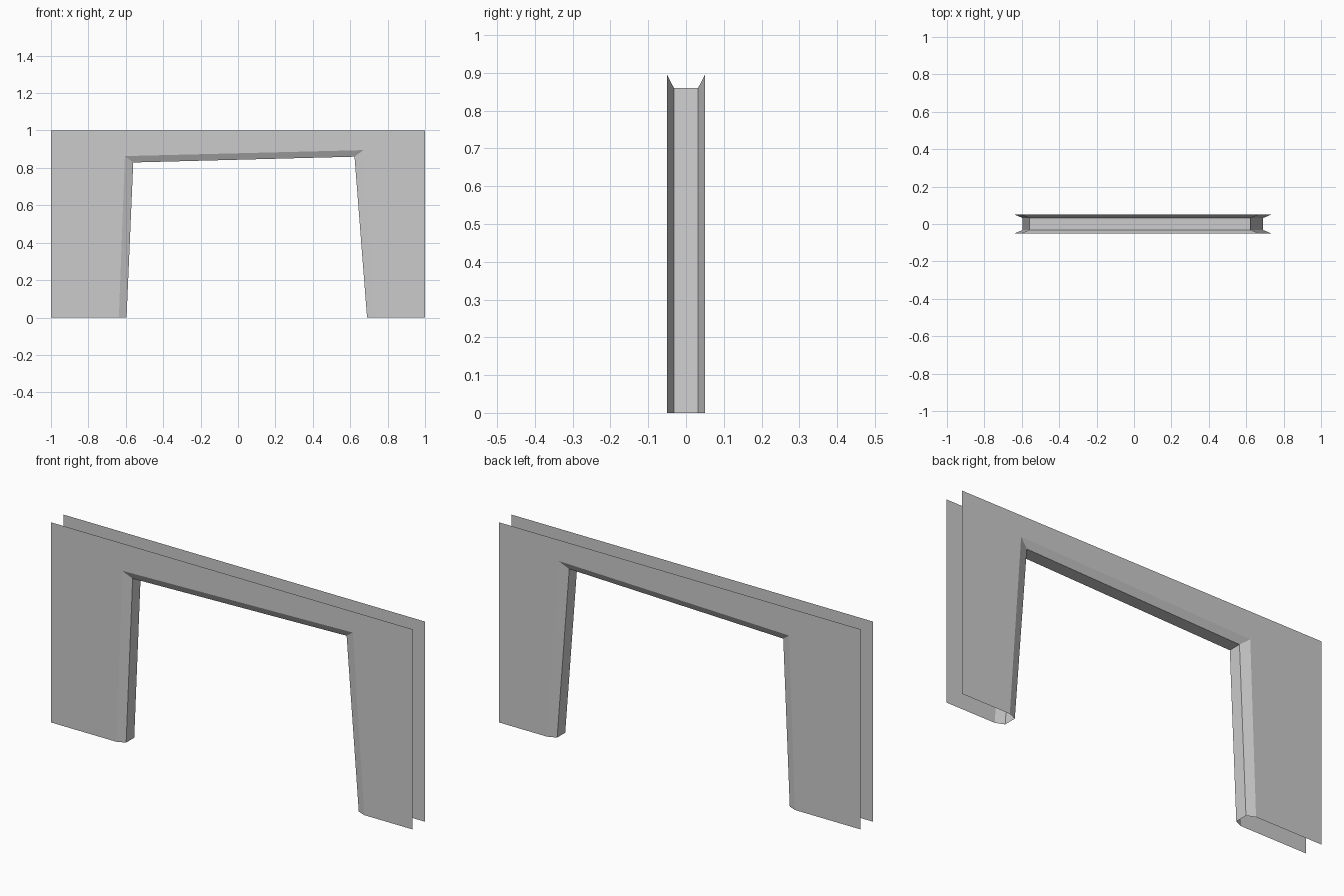
import bpy
import bmesh

cube = bpy.data.objects.get("Cube")
if cube:
    bpy.data.objects.remove(cube, do_unlink=True)

# Single plain grey
grey = bpy.data.materials.new("light_grey")
grey.use_nodes = True
grey.diffuse_color = (0.6, 0.6, 0.6, 1)
grey.node_tree.nodes["Principled BSDF"].inputs["Base Color"].default_value = grey.diffuse_color

FACE_Y, REVEAL_Y = 0.05, 0.032

# Profiles in x, z, running up the -x jamb, across the head and down the +x jamb
wall_edge = [(-1, 0), (-1, 1), (1, 1), (1, 0)]
chamfer_edge = [(-0.637, 0), (-0.605, 0.863), (0.67, 0.895), (0.733, 0)]
reveal_edge = [(-0.596, 0), (-0.56, 0.829), (0.623, 0.86), (0.69, 0)]


def strip(name, edge_a, y_a, edge_b, y_b):
    """Bridge two open profiles with a band of flat faces."""
    bm = bmesh.new()
    a = [bm.verts.new((x, y_a, z)) for x, z in edge_a]
    b = [bm.verts.new((x, y_b, z)) for x, z in edge_b]
    for i in range(len(a) - 1):
        bm.faces.new((a[i], a[i + 1], b[i + 1], b[i]))
    mesh = bpy.data.meshes.new(name)
    bm.to_mesh(mesh)
    bm.free()
    mesh.materials.append(grey)
    obj = bpy.data.objects.new(name, mesh)
    bpy.context.collection.objects.link(obj)
    return obj


# Wall sheets and the chamfers leading into the opening
for side, s in (("front", -1), ("back", 1)):
    for part, args in (
        ("wall", (wall_edge, s * FACE_Y, chamfer_edge, s * FACE_Y)),
        ("chamfer", (chamfer_edge, s * FACE_Y, reveal_edge, s * REVEAL_Y)),
    ):
        obj = strip(f"{side}_{part}", *args)
        if s > 0:
            obj.data.flip_normals()

# Lining of the opening between the two chamfers
strip("opening_lining", reveal_edge, -REVEAL_Y, reveal_edge, REVEAL_Y)
